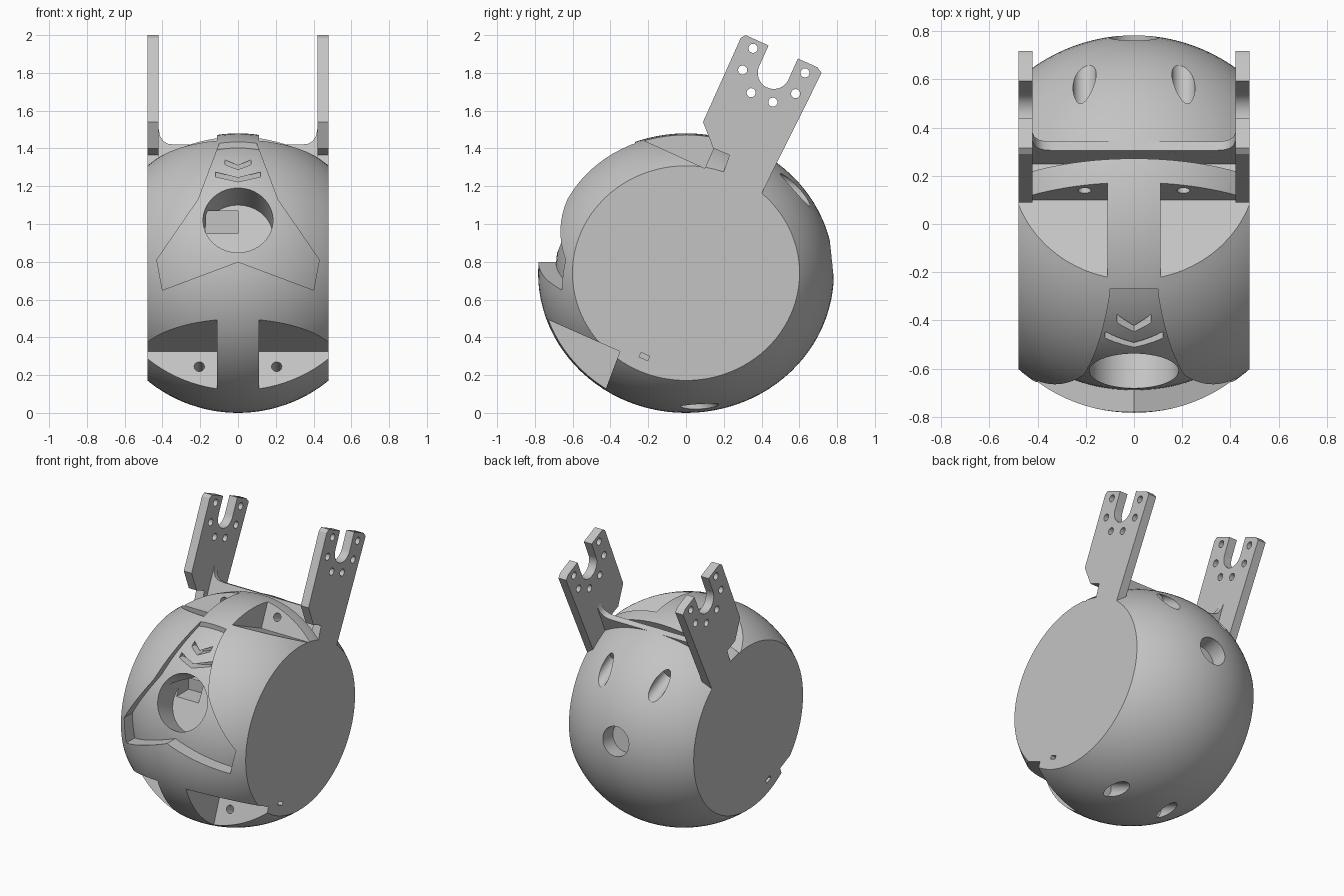
import bpy, bmesh, math
from mathutils import Matrix, Vector

cube = bpy.data.objects.get("Cube")
if cube:
    bpy.data.objects.remove(cube, do_unlink=True)

grey = bpy.data.materials.new("plain_grey")
grey.use_nodes = True
grey.diffuse_color = (0.55, 0.55, 0.55, 1)
grey.node_tree.nodes["Principled BSDF"].inputs["Base Color"].default_value = (0.55, 0.55, 0.55, 1)

TILT = math.radians(24.2)
ACROSS = Vector((0, math.cos(TILT), -math.sin(TILT)))   # across the bracket
ALONG = Vector((0, math.sin(TILT), math.cos(TILT)))     # up the bracket


def make(name, bm):
    bmesh.ops.recalc_face_normals(bm, faces=bm.faces[:])
    mesh = bpy.data.meshes.new(name)
    bm.to_mesh(mesh)
    bm.free()
    ob = bpy.data.objects.new(name, mesh)
    bpy.context.collection.objects.link(ob)
    return ob


def prism(name, pts, axis, lo, hi):
    """Extrude (y, z) points along x, or (x, z) points along y."""
    bm = bmesh.new()
    place = (lambda p, d: (d, p[0], p[1])) if axis == "x" else (lambda p, d: (p[0], d, p[1]))
    face = bm.faces.new([bm.verts.new(place(p, lo)) for p in pts])
    new = bmesh.ops.extrude_face_region(bm, geom=[face])["geom"]
    shift = Vector(place((0, 0), hi - lo))
    bmesh.ops.translate(bm, vec=shift, verts=[g for g in new if isinstance(g, bmesh.types.BMVert)])
    return make(name, bm)


def rod(name, start, end, radius, sides=40):
    start, end = Vector(start), Vector(end)
    d = end - start
    bm = bmesh.new()
    m = Matrix.Translation((start + end) / 2) @ d.to_track_quat("Z", "Y").to_matrix().to_4x4()
    bmesh.ops.create_cone(bm, cap_ends=True, segments=sides, radius1=radius, radius2=radius,
                          depth=d.length, matrix=m)
    return make(name, bm)


def box(name, centre, size, tilt=0):
    bm = bmesh.new()
    m = Matrix.Translation(centre) @ Matrix.Rotation(tilt, 4, "X") @ Matrix.Diagonal((*size, 1))
    bmesh.ops.create_cube(bm, size=1, matrix=m)
    return make(name, bm)


def ellipsoid(name, radii):
    bm = bmesh.new()
    m = Matrix.Translation((0, 0, 0.74)) @ Matrix.Diagonal((*radii, 1)) @ Matrix.Rotation(math.pi / 2, 4, "Y")
    bmesh.ops.create_uvsphere(bm, u_segments=96, v_segments=56, radius=1, matrix=m)
    return make(name, bm)


def cut(target, cutter, op="DIFFERENCE"):
    mod = target.modifiers.new("cut", "BOOLEAN")
    mod.operation, mod.solver, mod.object = op, "EXACT", cutter
    bpy.context.view_layer.objects.active = target
    bpy.ops.object.modifier_apply(modifier=mod.name)
    bpy.data.objects.remove(cutter, do_unlink=True)


def finish(ob):
    ob.data.materials.clear()
    ob.data.materials.append(grey)
    for p in ob.data.polygons:
        p.material_index = 0
    bpy.ops.object.select_all(action="DESELECT")
    ob.select_set(True)
    bpy.context.view_layer.objects.active = ob
    bpy.ops.object.shade_smooth_by_angle(angle=math.radians(30))


# Round body with flat sides
body = ellipsoid("body", (0.75, 0.783, 0.74))
cut(body, box("sides", (0, 0, 0.74), (0.96, 3, 3)), "INTERSECT")

# Sunken face panel
half = [(0.4, 0.65), (0.43, 0.81), (0.21, 1.13), (0.1, 1.42), (0.09, 1.55)]
outline = [(0, 0.8)] + half + [(-x, z) for x, z in reversed(half)]
panel = prism("panel", outline, "y", -1, -0.27)
cut(panel, ellipsoid("panel_floor", (0.715, 0.69, 0.72)))
cut(body, panel)

# Eye socket with a slot in its floor
eye_dir = Vector((0, -0.89, 0.45)).normalized()
eye = Vector((0, -0.62, 1.025))
cut(body, rod("eye_socket", eye - eye_dir * 0.2, eye + eye_dir * 0.4, 0.185, 64))
cut(body, box("eye_slot", (-0.085, -0.4, 1.01), (0.17, 0.2, 0.12)))

# Chevron recesses above the eye
for w, z, depth in ((0.07, 1.31, -0.375), (0.12, 1.245, -0.44)):
    shape = [(-w, z + 0.03), (0, z), (w, z + 0.03), (w, z + 0.005), (0, z - 0.022), (-w, z + 0.005)]
    cut(body, prism("chevron", shape, "y", -0.8, depth))

# Wedge notches above and below, each with a small hole
upper = [(0.1, 1.295), (-0.469, 1.555), (-0.3, 1.8), (0.22, 1.57)]
lower = [(-0.35, 0.325), (-0.96, 0.595), (-0.95, -0.05), (-0.485, -0.035)]
for s in (-1, 1):
    for shape, y, z in ((upper, 0.135, 1.385), (lower, -0.38, 0.245)):
        cut(body, prism("notch", shape, "x", *sorted((s * 0.11, s * 0.7))))
        mouth = Vector((s * 0.205, y, z))
        cut(body, rod("notch_hole", mouth - ACROSS * 0.05, mouth + ACROSS * 0.12, 0.027, 24))

    # Slanted holes in the back and the underside
    for y, z in ((0.58, 1.18), (0.07, 0.04)):
        mouth = Vector((s * 0.205, y, z))
        cut(body, rod("slant_hole", mouth - ACROSS * 0.12, mouth + ACROSS * 0.5, 0.048, 32))

    # Tiny key slot on the flat side
    cut(body, box("key_slot", (s * 0.48, -0.22, 0.298), (0.06, 0.05, 0.025), -TILT))

# Round hole at the back
cut(body, rod("back_hole", (0, 0.66, 0.8), (0, 0.95, 0.83), 0.1))

# Groove in front of the cross web
top = Vector((0, 0.27, 1.43))
corners = [top + ALONG * a + ACROSS * b for a, b in ((-0.13, 0), (0.2, 0), (0.2, 0.036), (-0.13, 0.036))]
cut(body, prism("groove", [c.yz for c in corners], "x", -0.42, 0.42))
finish(body)

# Cross web between the brackets, curving up at both ends
half = [(0.43, -0.25), (0.43, 0.1), (0.42, 0.09), (0.413, 0.05), (0.395, 0.02), (0.37, 0.005), (0.33, 0)]
web = prism("cross_web", half + [(-x, z) for x, z in reversed(half)], "y", 0, 0.04)
web.data.transform(Matrix.Translation((0, 0.305, 1.42)) @ Matrix.Rotation(-TILT, 4, "X"))
finish(web)

# Forked brackets with bolt holes
plate = [(0.29, 1.985), (0.315, 2.0), (0.695, 1.83), (0.718, 1.8), (0.39, 1.14), (0.15, 1.14),
         (0.19, 1.25), (0.23, 1.365), (0.145, 1.4), (0.09, 1.54)]
bolts = [(0.355, 1.93), (0.3, 1.815), (0.345, 1.695), (0.46, 1.645), (0.58, 1.69), (0.63, 1.8)]
fork = Vector((0, 0.465, 1.8))
for side, s in (("left", 1), ("right", -1)):
    lo, hi = sorted((s * 0.42, s * 0.48))
    bracket = prism(side + "_bracket", plate, "x", lo, hi)
    cut(bracket, rod("fork_bottom", (lo - 0.1, *fork.yz), (hi + 0.1, *fork.yz), 0.085, 48))
    corners = [fork + ACROSS * a + ALONG * b for a, b in ((-0.085, 0), (0.085, 0), (0.085, 0.4), (-0.085, 0.4))]
    cut(bracket, prism("fork_slot", [c.yz for c in corners], "x", lo - 0.1, hi + 0.1))
    for p in bolts:
        cut(bracket, rod("bolt_hole", (lo - 0.1, *p), (hi + 0.1, *p), 0.024, 24))
    finish(bracket)
